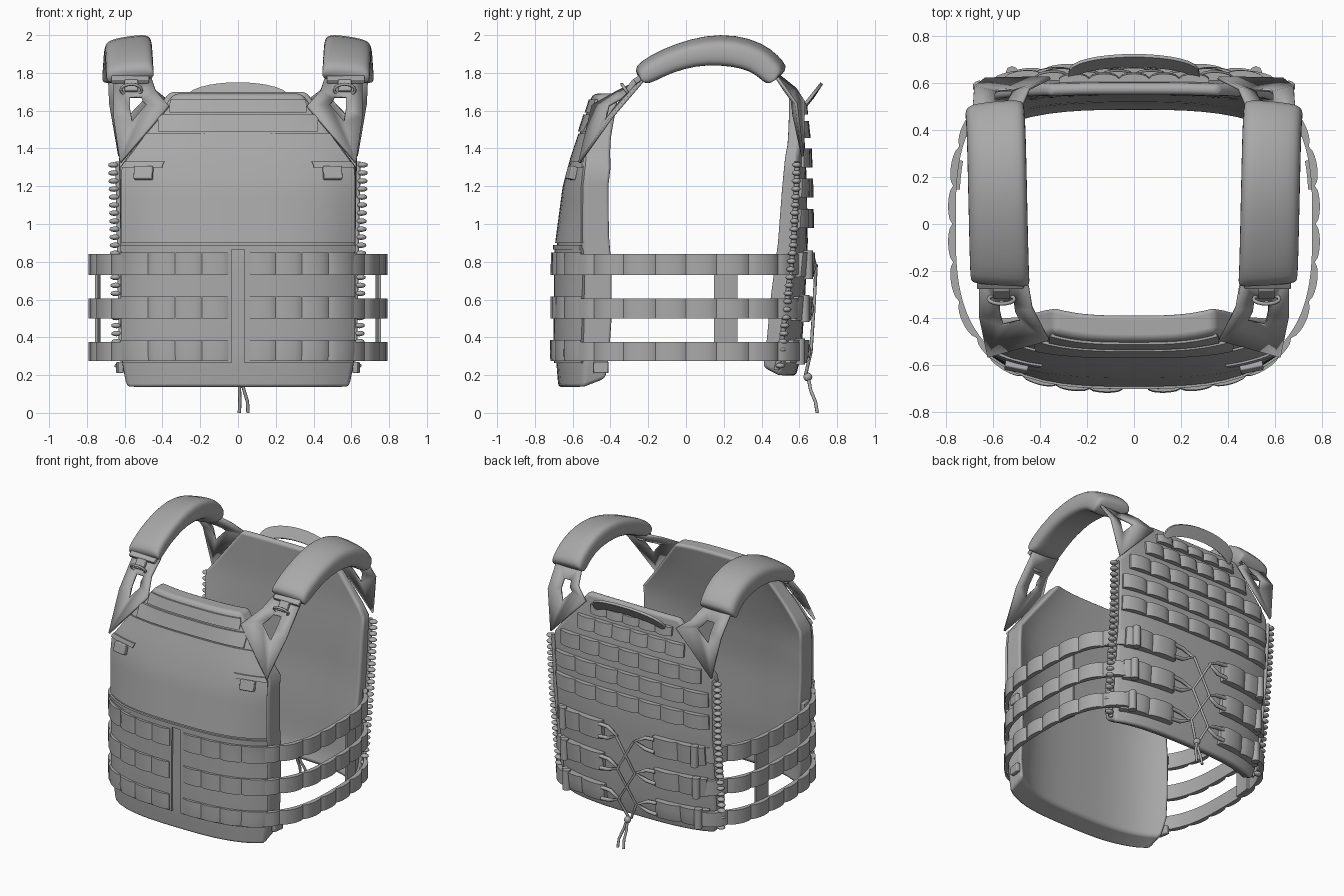
import bpy, bmesh, math
from mathutils import Vector, Matrix

cube = bpy.data.objects.get("Cube")
if cube:
    bpy.data.objects.remove(cube, do_unlink=True)

fabric = bpy.data.materials.new("grey fabric")
fabric.use_nodes = True
fabric.diffuse_color = (0.4, 0.4, 0.4, 1)
fabric.node_tree.nodes["Principled BSDF"].inputs["Base Color"].default_value = (0.4, 0.4, 0.4, 1)


def add(name, data):
    ob = bpy.data.objects.new(name, data)
    bpy.context.scene.collection.objects.link(ob)
    data.materials.append(fabric)
    return ob


def finish(name, bm, angle=None):
    """Turn a bmesh into an object, smooth with sharp edges above the angle."""
    bmesh.ops.recalc_face_normals(bm, faces=bm.faces)
    for f in bm.faces:
        f.smooth = True
    for e in bm.edges:
        if angle and len(e.link_faces) == 2:
            e.smooth = e.calc_face_angle(0) < math.radians(angle)
    me = bpy.data.meshes.new(name)
    bm.to_mesh(me)
    bm.free()
    return add(name, me)


def loft(name, loops, angle=None):
    """Skin closed loops of equal even length and cap both ends."""
    bm = bmesh.new()
    rows = [[bm.verts.new(p) for p in loop] for loop in loops]
    n = len(rows[0])
    for a, b in zip(rows, rows[1:]):
        for i in range(n):
            bm.faces.new((a[i], a[(i + 1) % n], b[(i + 1) % n], b[i]))
    for r in (rows[0], rows[-1]):
        for i in range(n // 2 - 1):
            bm.faces.new((r[i], r[i + 1], r[n - 2 - i], r[n - 1 - i]))
    return finish(name, bm, angle)


def lerp(a, b, t):
    return a + (b - a) * t


def table(points, z):
    for (z0, a), (z1, b) in zip(points, points[1:]):
        if z <= z1:
            return lerp(a, b, max(0, (z - z0) / (z1 - z0)))
    return points[-1][1]


# Profiles of the two plate bags against height: depth, thickness, half width, curvature
F_Y = [(0.13, -0.675), (0.3, -0.69), (0.9, -0.685), (1.2, -0.645), (1.35, -0.605), (1.5, -0.555), (1.69, -0.495)]
F_T = [(0.13, 0.13), (0.5, 0.15), (1.3, 0.14), (1.69, 0.11)]
F_W = [(0.13, 0.59), (0.3, 0.62), (1.3, 0.625), (1.69, 0.34)]
F_C = [(0.8, 1.0), (1.3, 0.55), (1.5, 0.7), (1.69, 1.6)]
B_Y = [(0.19, 0.58), (0.3, 0.61), (0.6, 0.63), (0.9, 0.645), (1.2, 0.64), (1.4, 0.632), (1.7, 0.6)]
B_T = [(0.19, 0.1), (0.6, 0.11), (1.2, 0.09), (1.7, 0.05)]
B_W = [(0.19, 0.58), (0.3, 0.61), (1.35, 0.63), (1.7, 0.36)]
B_C = [(0.3, 0.66), (0.9, 0.42), (1.4, 0.2)]


def bow(x):
    return 0.69 * (1 - (1 - (abs(x) / 0.765) ** 3) ** (1 / 3))


def front_y(x, z):
    return table(F_Y, z) + bow(x) * table(F_C, z)


def back_y(x, z):
    return table(B_Y, z) - bow(x) * table(B_C, z)


def plate_bag(name, surf, thick, width, sign, z0, zk, z1):
    zs = [lerp(z0, zk, i / 13) for i in range(14)] + [lerp(zk, z1, i / 5) for i in range(1, 6)]
    loops = []
    for z in zs:
        xs = [table(width, z) * (i / 8 - 1) for i in range(17)]
        t = sign * table(thick, z)
        lift = 0.05 * max(0, 1 - (z - z0) / 0.2)
        loops.append([(x, surf(x, z), z) for x in xs] + [(x, surf(x, z) + t, z + lift) for x in reversed(xs)])
    ob = loft(name, loops)
    bev = ob.modifiers.new("soft rim", "BEVEL")
    bev.width, bev.segments, bev.limit_method = 0.025, 3, "ANGLE"
    bev.angle_limit = math.radians(50)
    bev.harden_normals = True


plate_bag("front_plate_bag", front_y, F_T, F_W, 1, 0.13, 1.3, 1.69)
plate_bag("back_plate_bag", back_y, B_T, B_W, -1, 0.19, 1.35, 1.7)


# Paths used by webbing; each runs so that outward is on its right
def on_bag(surf, width):
    def make(a, b):
        def path(t, z):
            x = lerp(a, b, t) * min(1, (table(width, z) - 0.01) / max(abs(a), abs(b)))
            return Vector((x, surf(x, z)))
        return path
    return make


on_front, on_back = on_bag(front_y, F_W), on_bag(back_y, B_W)


def on_side(side, a, b):
    def path(t, z):
        th = math.radians(lerp(a, b, t) + (0 if side > 0 else 180))
        c, s = math.cos(th), math.sin(th)
        r = (abs(c / 0.765) ** 3 + abs(s / 0.68) ** 3) ** (-1 / 3)
        return Vector((c * r, s * r))
    return path


def band(name, path, z0, z1, lift=0.012, loops=0, bulge=0.02, depth=0.015, rows=3):
    """Fabric strip along a path, puffed into loops between stitches."""
    count = loops * 8 if loops else 16
    zs = [lerp(z0, z1, i / rows) for i in range(rows + 1)]
    rings = []
    for k in range(count + 1):
        t = k / count
        puff = bulge * math.sqrt(abs(math.sin(math.pi * t * loops))) if loops else 0
        outer, inner = [], []
        for z in zs:
            p = path(t, z)
            d = (path(t + 0.01, z) - path(t - 0.01, z)).normalized()
            n = Vector((d.y, -d.x))
            o, i = p + n * (lift + puff), p + n * (lift - depth)
            outer.append((o.x, o.y, z))
            inner.append((i.x, i.y, z))
        rings.append(outer + inner[::-1])
    return loft(name, rings, 40)


def box(name, size, pos, turn=0, tilt=0):
    bm = bmesh.new()
    m = Matrix.Translation(pos) @ Matrix.Rotation(turn, 4, "Z") @ Matrix.Rotation(tilt, 4, "X")
    bmesh.ops.create_cube(bm, size=1, matrix=m @ Matrix.Diagonal((*size, 1)))
    bev = finish(name, bm, 30).modifiers.new("edge", "BEVEL")
    bev.width, bev.segments = 0.006, 2


def cord(name, pts, radius, cyclic=False):
    cu = bpy.data.curves.new(name, "CURVE")
    cu.dimensions, cu.bevel_depth, cu.bevel_resolution = "3D", radius, 2
    sp = cu.splines.new("POLY")
    sp.points.add(len(pts) - 1)
    for p, co in zip(sp.points, pts):
        p.co = (*co, 1)
    sp.use_cyclic_u = cyclic
    cu.use_fill_caps = True
    add(name, cu)


# Chest cover and flaps
band("chest_cover", on_front(-0.615, 0.615), 0.9, 1.48, 0.008, rows=10)
band("chest_flap", on_front(-0.42, 0.42), 1.49, 1.58, 0.014, rows=4)
band("collar_strip", on_front(-0.36, 0.36), 1.59, 1.66, 0.01)
band("pouch_top_seam", on_front(-0.62, 0.62), 0.865, 0.89, 0.018)
for side, a, b in (("right", -0.615, -0.035), ("left", 0.035, 0.615)):
    band(side + "_pouch_flap", on_front(a, b), 0.265, 0.87, 0.012, rows=6)

# Three webbing tiers: pouch, waist band and back sleeves
for tier, (z0, z1) in {"lower": (0.275, 0.375), "middle": (0.5, 0.605), "upper": (0.73, 0.84)}.items():
    zc = (z0 + z1) / 2
    for side, s in (("left", 1), ("right", -1)):
        lo, hi = (0.06, 0.61) if s > 0 else (-0.61, -0.05)
        label = f"{side}_{tier}_"
        band(label + "pouch_webbing", on_front(lo, hi), z0, z1 + 0.01, 0.018, 4, 0.013)
        band(label + "waist_band", on_side(s, -48, 48), z0, z1, 0.01, 8, 0.018, 0.015)
        lo, hi = (0.57, 0.2) if s > 0 else (-0.2, -0.57)
        band(label + "back_sleeve", on_back(lo, hi), z0 - 0.01, z1 + 0.01, 0.028, 2, 0.018, 0.035)
        # sleeve end tube
        x = s * 0.52
        y = back_y(x, zc) + 0.045
        cord(label + "sleeve_tube", [(x, y, z0 - 0.02), (x, y, z1 + 0.02)], 0.027)
        # pointed pull loop reaching the middle of the back
        y = back_y(0, zc) + 0.03
        cord(label + "pull_loop", [(s * 0.22, y, z0 + 0.01), (s * 0.15, y, z0 + 0.015), (s * 0.07, y + 0.01, zc),
                                   (s * 0.15, y, z1 - 0.015), (s * 0.22, y, z1 - 0.01)], 0.013)

# Upper back webbing
for i, (z, w, h, n) in enumerate([(1.61, 0.32, 0.06, 5), (1.5, 0.42, 0.09, 6), (1.35, 0.55, 0.1, 7),
                                  (1.19, 0.6, 0.1, 7), (1.03, 0.6, 0.1, 7)]):
    band(f"back_webbing_{i + 1}", on_back(w, -w), z - h / 2, z + h / 2, 0.014, n, 0.02)

# Lacing and hanging cord ends
lace = [(x, back_y(0, z) + 0.05, z) for x, z in ((0.07, 0.785), (-0.07, 0.55), (0.07, 0.325), (0.01, 0.2))]
for s in (1, -1):
    cord("back_lacing", [(s * x, y, z) for x, y, z in lace], 0.009)
    cord("cord_end", [(0.01, 0.645, 0.2), (0.02 + s * 0.012, 0.66, 0.12),
                      (0.03 + s * 0.02, 0.685, 0.06), (0.03 + s * 0.023, 0.695, 0)], 0.009)
bm = bmesh.new()
bmesh.ops.create_icosphere(bm, subdivisions=2, radius=0.024, matrix=Matrix.Translation((0.01, 0.645, 0.19)))
finish("cord_knot", bm)

# Carry handle
rings = []
for k in range(17):
    a = math.pi * k / 16
    x, r = -0.28 * math.cos(a), math.sin(a) ** 0.8
    y, z = 0.61 + 0.08 * r, 1.62 + 0.1 * r
    rings.append([(x, y - 0.01, z - 0.05), (x, y + 0.035, z + 0.02), (x, y + 0.022, z + 0.03), (x, y - 0.022, z - 0.04)])
loft("carry_handle", rings, 40)

# Shoulder pads: centre line as depth, height, half thickness
ARC = [(-0.25, 1.775, 0.045), (-0.21, 1.805, 0.06), (-0.1, 1.865, 0.062), (0.04, 1.91, 0.068), (0.18, 1.925, 0.077),
       (0.32, 1.905, 0.077), (0.41, 1.86, 0.074), (0.465, 1.805, 0.07), (0.49, 1.775, 0.06)]
FRONT_YOKE = [(0.46, -0.22, 1.78), (0.66, -0.22, 1.78), (0.66, -0.4, 1.57),
              (0.625, -0.57, 1.33), (0.37, -0.5, 1.63), (0.44, -0.36, 1.71)]
BACK_YOKE = [(0.5, 0.46, 1.82), (0.69, 0.46, 1.82), (0.68, 0.59, 1.64),
             (0.635, 0.625, 1.36), (0.36, 0.63, 1.65), (0.45, 0.585, 1.72)]
for side, s in (("left", 1), ("right", -1)):
    rings = []
    for i, (y, z, h) in enumerate(ARC):
        p, q = ARC[max(i - 1, 0)], ARC[min(i + 1, len(ARC) - 1)]
        d = Vector((0, q[0] - p[0], q[1] - p[1])).normalized()
        up = Vector((0, -d.z, d.y))
        mid = Vector((s * lerp(0.57, 0.595, i / 8), y, z))
        ring = []
        for k in range(16):
            a = math.tau * k / 16
            c, n = math.cos(a), math.sin(a)
            u = math.copysign(abs(c) ** 0.5, c) * 0.127
            v = math.copysign(abs(n) ** 0.6, n) * h
            ring.append(mid + Vector((s * u, 0, 0)) + up * (v - 0.25 * h * (u / 0.127)))
        rings.append(ring)
    loft(side + "_shoulder_pad", rings).modifiers.new("smooth", "SUBSURF").levels = 1

    # Yokes with a small window joining the pads to the plate bags
    for place, shape in (("front", FRONT_YOKE), ("back", BACK_YOKE)):
        rim = [Vector((s * x, y, z)) for x, y, z in shape]
        mid = sum(rim, Vector()) / len(rim)
        bm = bmesh.new()
        out = [bm.verts.new(p) for p in rim]
        hole = [bm.verts.new(mid.lerp(p, 0.3)) for p in rim]
        for i in range(6):
            j = (i + 1) % 6
            bm.faces.new((out[i], out[j], hole[j], hole[i]))
        finish(f"{side}_{place}_yoke", bm, 50).modifiers.new("cloth", "SOLIDIFY").thickness = 0.015

    # Strap ring, chest tabs and waist buckles
    ring = [(s * (0.565 + 0.055 * math.cos(a)), -0.32 - 0.02 * math.sin(a), 1.71 + 0.03 * math.sin(a))
            for a in (math.tau * k / 16 for k in range(16))]
    cord(side + "_strap_ring", ring, 0.008, True)
    box(side + "_strap_keeper", (0.07, 0.03, 0.07), (s * 0.565, -0.29, 1.73), 0, -0.6)
    box(side + "_pad_clip", (0.2, 0.04, 0.03), (s * 0.57, -0.255, 1.765), 0, 0.6)
    box(side + "_chest_tab", (0.1, 0.04, 0.07), (s * 0.5, front_y(0.5, 1.27) - 0.02, 1.27), s * 0.2, -0.25)
    band(side + "_tab_strap", on_front(*sorted((s * 0.4, s * 0.61))), 1.3, 1.33, 0.016)
    for z in (0.24, 0.76):
        box(side + "_waist_buckle", (0.03, 0.08, 0.06), (s * 0.625, -0.45, z), s * -0.15)

    # Vertical tie inside the waist band
    band(side + "_waist_tie", on_side(s, *sorted((s * 11, s * 20))), 0.28, 0.8, -0.005)

    # Zipper along the back plate bag edge
    bm = bmesh.new()
    for i in range(26):
        z = 0.25 + i * 0.0425
        x = table(B_W, z)
        m = Matrix.Translation((s * (x + 0.03), back_y(x, z) - 0.01, z)) @ Matrix.Diagonal((1.4, 1.2, 0.7, 1))
        bmesh.ops.create_icosphere(bm, subdivisions=2, radius=0.021, matrix=m)
    finish(side + "_zipper_teeth", bm)
    tape = [(s * (table(B_W, z) + 0.006), back_y(0.62, z) - 0.01, z) for z in (0.23, 0.3, 0.6, 0.9, 1.2, 1.33)]
    cord(side + "_zipper_tape", tape, 0.014)
